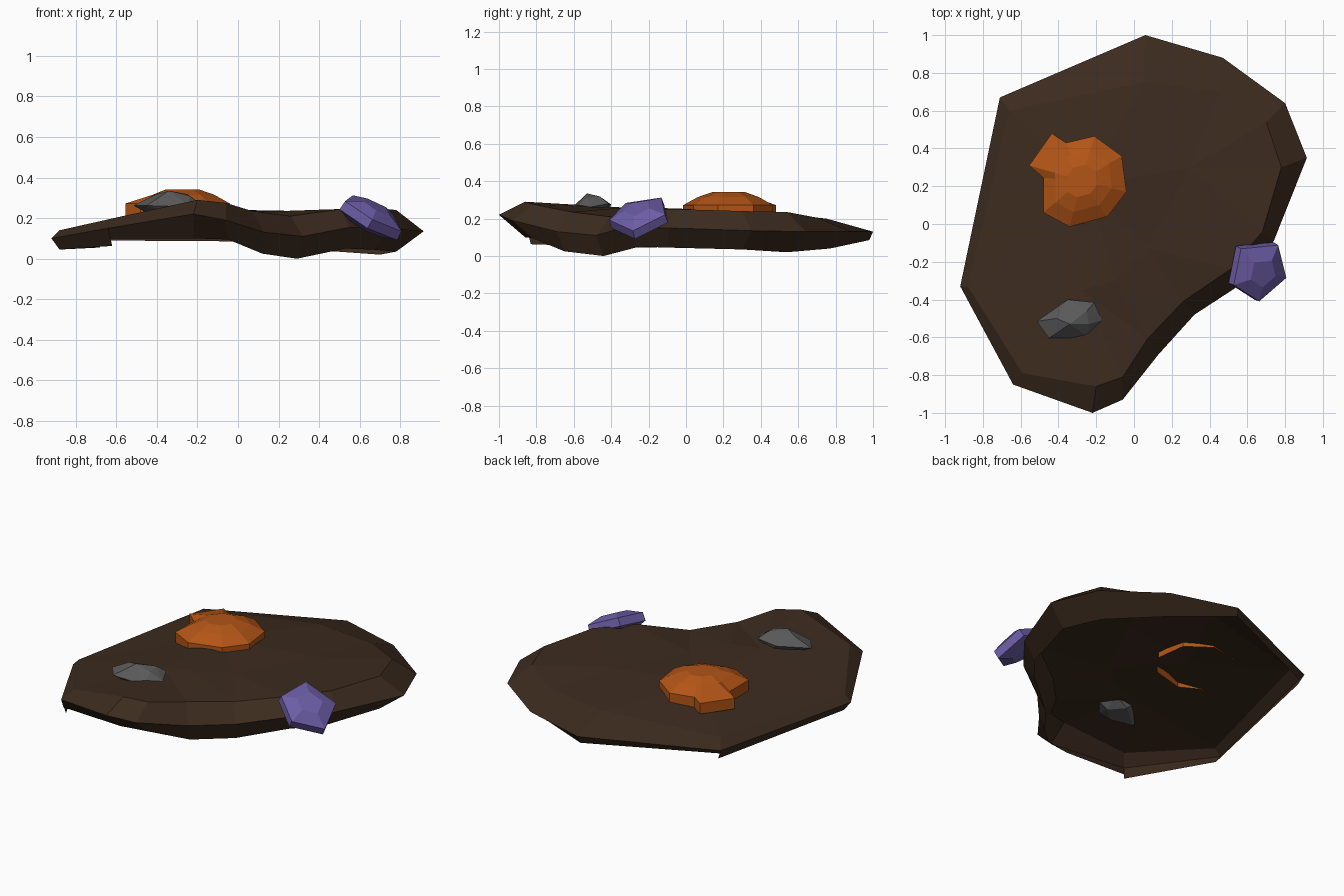
import bpy, bmesh
from mathutils import Vector
from mathutils.geometry import delaunay_2d_cdt

if "Cube" in bpy.data.objects:
    bpy.data.objects.remove(bpy.data.objects["Cube"])


def material(name, rgb):
    m = bpy.data.materials.new(name)
    m.diffuse_color = (*rgb, 1)
    m.use_nodes = True
    m.node_tree.nodes["Principled BSDF"].inputs["Base Color"].default_value = m.diffuse_color
    return m


def make(name, verts, faces, mat):
    me = bpy.data.meshes.new(name)
    me.from_pydata([tuple(v) for v in verts], [], faces)
    bm = bmesh.new()
    bm.from_mesh(me)
    bmesh.ops.recalc_face_normals(bm, faces=bm.faces)
    if max(bm.faces, key=lambda f: f.calc_center_median().z).normal.z < 0:
        bmesh.ops.reverse_faces(bm, faces=bm.faces)
    bm.to_mesh(me)
    bm.free()
    me.materials.append(mat)
    ob = bpy.data.objects.new(name, me)
    bpy.context.collection.objects.link(ob)
    return ob


def loft(name, rings, mat, cap_start=False):
    n = len(rings[0])
    verts = [v for r in rings for v in r]
    faces = [(k * n + i, k * n + (i + 1) % n, (k + 1) * n + (i + 1) % n, (k + 1) * n + i)
             for k in range(len(rings) - 1) for i in range(n)]
    faces.append(tuple(range((len(rings) - 1) * n, len(rings) * n)))
    if cap_start:
        faces.append(tuple(range(n)))
    return make(name, verts, faces, mat)


brown = material("seabed_brown", (0.045, 0.024, 0.013))
orange = material("shell_orange", (0.45, 0.09, 0.008))
purple = material("stone_purple", (0.15, 0.11, 0.38))
grey = material("pebble_grey", (0.1, 0.1, 0.1))

# Ground slab: widest rim, inset top edge and inset bottom edge, open underneath
rim = [(.06, 1, .13), (.47, .88, .13), (.80, .64, .13), (.915, .35, .135), (.74, -.09, .15),
       (.55, -.33, .155), (.32, -.48, .11), (.13, -.69, .13), (-.06, -.93, .19),
       (-.22, -1, .22), (-.64, -.85, .15), (-.92, -.33, .10), (-.71, .67, .12)]
top = [(.05, .75, .20), (.45, .70, .205), (.70, .54, .235), (.78, .30, .24), (.68, -.04, .25),
       (.51, -.24, .245), (.26, -.41, .21), (.07, -.61, .235), (-.06, -.81, .275),
       (-.20, -.86, .29), (-.59, -.79, .205), (-.88, -.33, .14), (-.66, .60, .165)]
low = [(.05, .98, .085), (.42, .77, .04), (.70, .54, .02), (.78, .30, .035), (.66, -.10, .045),
       (.53, -.25, .05), (.29, -.44, 0), (.12, -.65, .025), (-.05, -.82, .095),
       (-.22, -.86, .10), (-.63, -.84, .10), (-.88, -.32, .045), (-.69, .65, .09)]
n = len(rim)
inner = [(.07, -.13, .23), (-.25, .20, .245), (-.28, -.35, .26), (.3, .3, .235), (-.1, -.3, .262)]
surface = top + inner
cdt = delaunay_2d_cdt([Vector(p[:2]) for p in surface], [], [list(range(n))], 1, 1e-5)
verts = surface + rim + low + [(-.62, -.83, .063), (-.68, .65, .055)]
r0 = len(surface)
l0 = r0 + n
faces = [tuple(cdt[3][i][0] for i in f) for f in cdt[2]]
for i in range(n):
    j = (i + 1) % n
    a, b = l0 + i, l0 + j
    # the left side panel hangs a little lower than its neighbours
    if i == 10:
        a = l0 + n
    if i == 11:
        b = l0 + n + 1
    faces += [(i, j, r0 + j, r0 + i), (r0 + i, r0 + j, b, a)]
make("ground_slab", verts, faces, brown)

# Scallop shell: open wall with a stepped dome and a small hinge ear
shell = [(-.21, .465), (-.065, .36), (-.04, .17), (-.14, .04), (-.34, -.015), (-.48, .06),
         (-.48, .245), (-.555, .31), (-.435, .48), (-.36, .43)]


def shell_ring(s, z, shrink_ear=False):
    c = Vector((-.28, .23))
    out = []
    for i, p in enumerate(shell):
        k = s * (.75 if shrink_ear and i in (7, 8) else 1)
        q = c + (Vector(p) - c) * k
        out.append((q.x, q.y, z))
    return out


loft("shell", [shell_ring(1, .205), shell_ring(1, .272), shell_ring(.68, .315, True),
               shell_ring(.36, .342, True)], orange)

# Grey pebble: faceted hull
pebble = [(-.515, -.515, .262), (-.35, -.40, .275), (-.21, -.415, .28), (-.17, -.51, .262),
          (-.24, -.60, .255), (-.45, -.605, .262), (-.41, -.50, .315), (-.34, -.53, .335),
          (-.25, -.46, .318), (-.24, -.53, .31), (-.44, -.54, .22), (-.3, -.42, .23),
          (-.22, -.5, .225), (-.3, -.57, .22)]
bm = bmesh.new()
for p in pebble:
    bm.verts.new(p)
bmesh.ops.convex_hull(bm, input=bm.verts)
bmesh.ops.recalc_face_normals(bm, faces=bm.faces)
me = bpy.data.meshes.new("pebble")
bm.to_mesh(me)
bm.free()
me.materials.append(grey)
bpy.context.collection.objects.link(bpy.data.objects.new("pebble", me))

# Purple five-sided stone leaning on the slab edge
corners = [Vector(p) for p in [(.55, -.12, .295), (.755, -.10, .20), (.80, -.28, .11),
                               (.65, -.41, .17), (.51, -.32, .265)]]
mid = sum(corners, Vector()) / 5
normal = Vector((.5, -.25, .83)).normalized()


def stone_ring(s, h):
    return [mid + (c - mid) * s + normal * h for c in corners]


loft("purple_stone", [stone_ring(.5, -.06), stone_ring(.98, -.025), stone_ring(.96, .025),
                      stone_ring(.45, .06)], purple, True)
